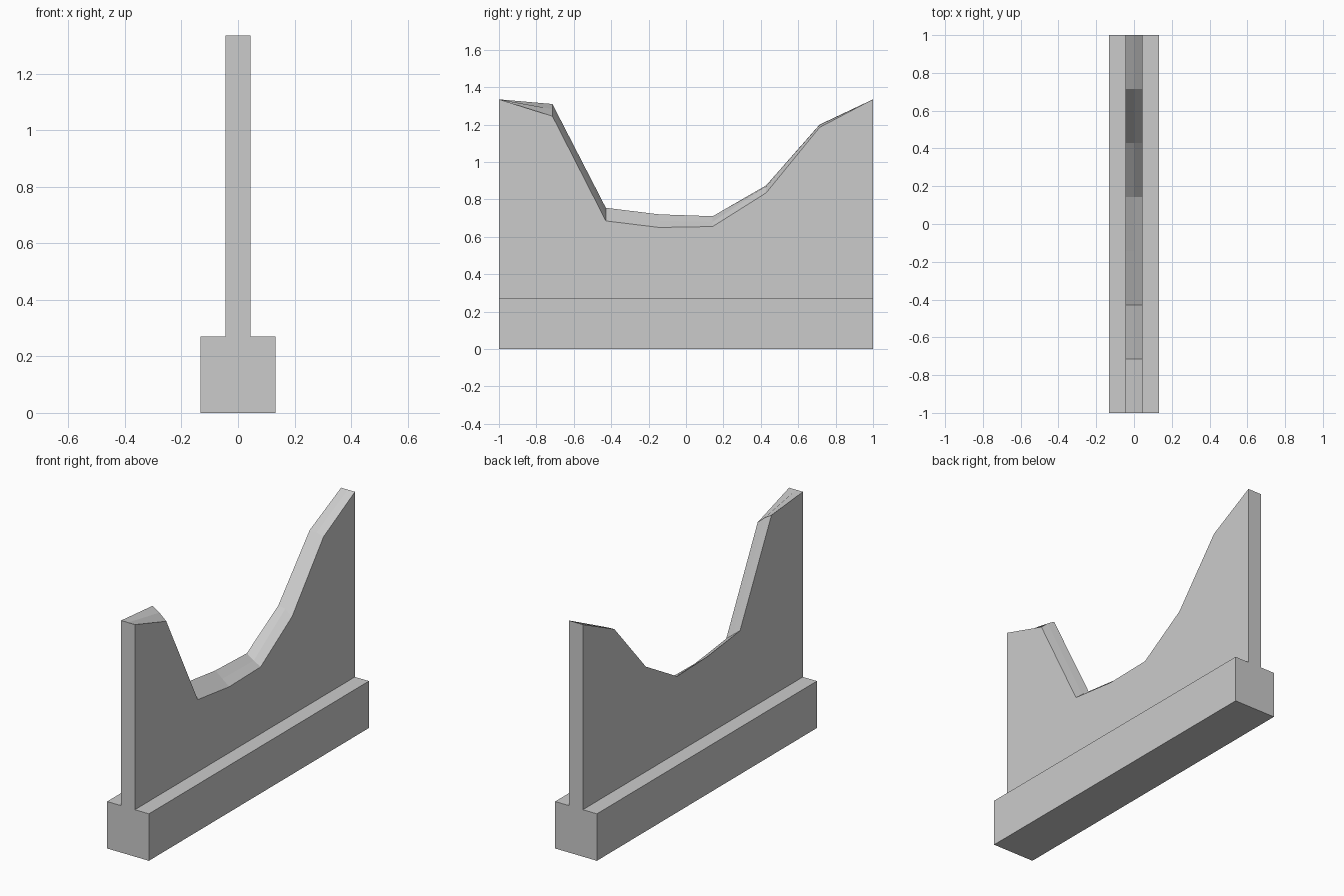
import bpy, bmesh

if "Cube" in bpy.data.objects:
    bpy.data.objects.remove(bpy.data.objects["Cube"])

HALF_LEN = 1.0
BASE_W, BASE_H = 0.133, 0.27
WALL_W = 0.044


def make_object(name, bm):
    bmesh.ops.recalc_face_normals(bm, faces=bm.faces)
    mesh = bpy.data.meshes.new(name)
    bm.to_mesh(mesh)
    bm.free()
    obj = bpy.data.objects.new(name, mesh)
    bpy.context.collection.objects.link(obj)
    return obj


# Base plinth
bm = bmesh.new()
bmesh.ops.create_cube(bm, size=1)
for v in bm.verts:
    v.co = (v.co.x * 2 * BASE_W, v.co.y * 2 * HALF_LEN, (v.co.z + 0.5) * BASE_H)
make_object("base_plinth", bm)

# Broken wall: top heights along the left side, middle and right side
top_rows = [
    (-WALL_W, [1.335, 1.31, 0.755, 0.72, 0.71, 0.875, 1.20, 1.335]),
    (0.0, [1.335, 1.283, 0.72, 0.685, 0.68, 0.868, 1.198, 1.335]),
    (WALL_W, [1.335, 1.245, 0.685, 0.65, 0.655, 0.835, 1.185, 1.335]),
]
bm = bmesh.new()
steps = len(top_rows[0][1])
ys = [-HALF_LEN + 2 * HALF_LEN * i / (steps - 1) for i in range(steps)]
top = [[bm.verts.new((x, y, z)) for y, z in zip(ys, zs)] for x, zs in top_rows]
foot = [[bm.verts.new((x, y, BASE_H)) for y in ys] for x, _ in top_rows]

# Jagged top and underside
for grid in (top, foot):
    for a, b in zip(grid, grid[1:]):
        for i in range(steps - 1):
            bm.faces.new((a[i], a[i + 1], b[i + 1], b[i]))

# Long sides
for k in (0, -1):
    for i in range(steps - 1):
        bm.faces.new((foot[k][i], foot[k][i + 1], top[k][i + 1], top[k][i]))

# Narrow ends
for i in (0, -1):
    for k in range(2):
        bm.faces.new((foot[k][i], foot[k + 1][i], top[k + 1][i], top[k][i]))
make_object("broken_wall", bm)
